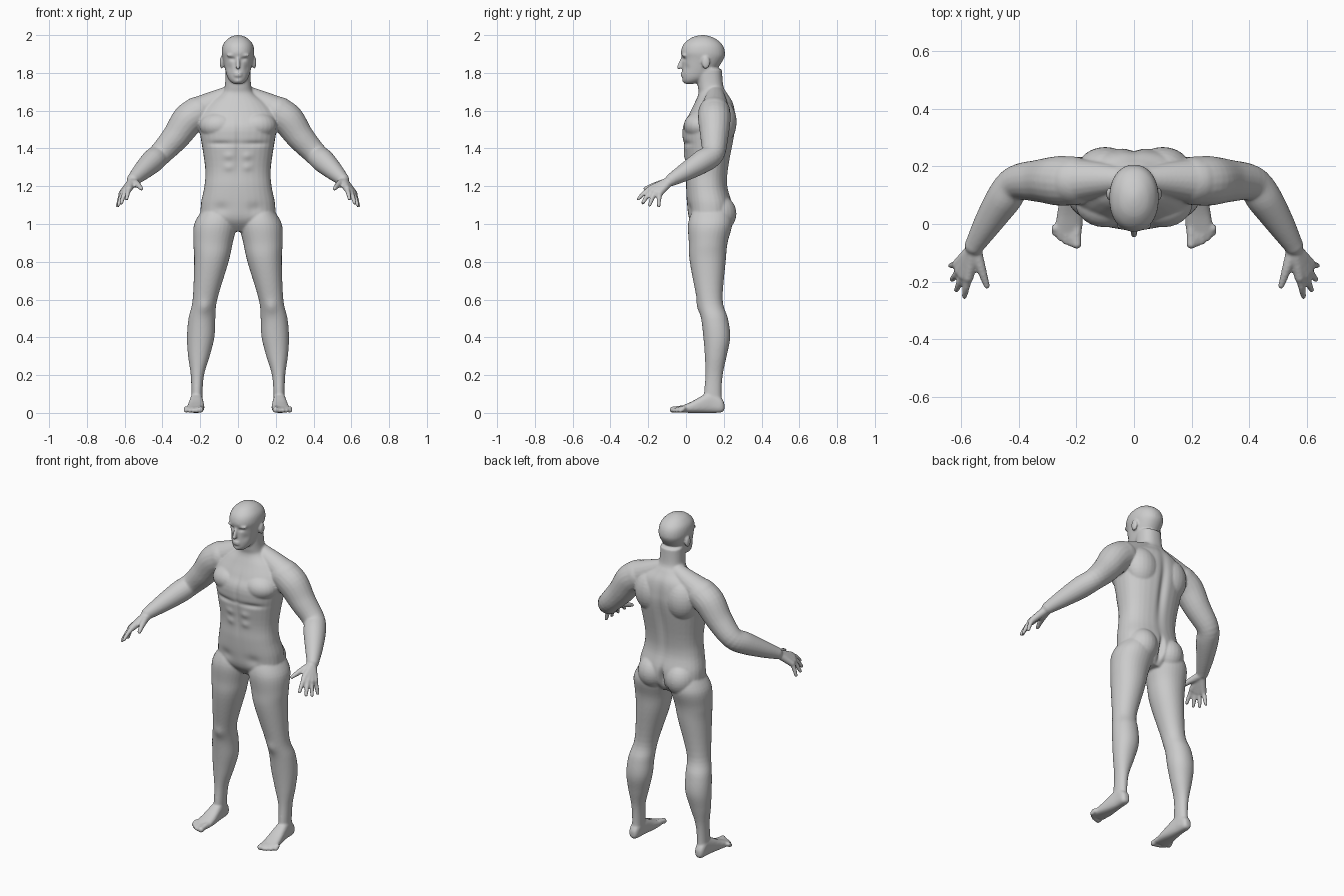
import bpy, bmesh, math
from mathutils import Vector, Matrix

if "Cube" in bpy.data.objects:
    bpy.data.objects.remove(bpy.data.objects["Cube"])

skin = bpy.data.materials.new("plain_grey")
skin.diffuse_color = (0.6, 0.6, 0.6, 1)
skin.use_nodes = True
skin.node_tree.nodes["Principled BSDF"].inputs["Base Color"].default_value = skin.diffuse_color
bm = bmesh.new()


def spline(rows, steps=5):
    """Catmull-Rom interpolation of rows of numbers."""
    out = []
    for i in range(len(rows) - 1):
        p = [rows[max(i - 1, 0)], rows[i], rows[i + 1], rows[min(i + 2, len(rows) - 1)]]
        for s in range(steps):
            t = s / steps
            out.append([0.5 * (2 * b + (c - a) * t + (2 * a - 5 * b + 4 * c - d) * t * t
                               + (3 * b - a - 3 * c + d) * t ** 3) for a, b, c, d in zip(*p)])
    return out + [list(rows[-1])]


def skin_rings(rings):
    """Bridge rings of points into a closed shell."""
    vs = [[bm.verts.new(p) for p in r] for r in rings]
    n = len(vs[0])
    for a, b in zip(vs, vs[1:]):
        for i in range(n):
            bm.faces.new((a[i], a[(i + 1) % n], b[(i + 1) % n], b[i]))
    bm.faces.new(vs[0][::-1])
    bm.faces.new(vs[-1])


def oval(power, n=32):
    for i in range(n):
        a = math.tau * i / n
        c, s = math.cos(a), math.sin(a)
        yield math.copysign(abs(c) ** (2 / power), c), math.copysign(abs(s) ** (2 / power), s)


def loft(rows, power=2.0, side=1, along="z"):
    """Rows are level, x min, x max, then low and high of the other axis."""
    rings = []
    for k, x0, x1, q0, q1 in spline(rows):
        ring = []
        for c, s in oval(power):
            x = side * ((x0 + x1) / 2 + c * (x1 - x0) / 2)
            q = (q0 + q1) / 2 + s * (q1 - q0) / 2
            ring.append((x, q, k) if along == "z" else (x, k, q))
        rings.append(ring)
    skin_rings(rings)


def blob(centre, radii, side=1):
    m = Matrix.Translation((centre[0] * side, centre[1], centre[2])) @ Matrix.Diagonal((*radii, 1))
    bmesh.ops.create_uvsphere(bm, u_segments=24, v_segments=16, radius=1, matrix=m)


def tube(rows, side=1):
    """Round limb through rows of x, y, z, radius with rounded ends."""
    pts = spline(rows)
    rings = []
    for i, (x, y, z, r) in enumerate(pts):
        d = Vector(pts[min(i + 1, len(pts) - 1)][:3]) - Vector(pts[max(i - 1, 0)][:3])
        u = d.cross(Vector((0.3, 0.5, 0.8))).normalized()
        v = d.cross(u).normalized()
        ring = [Vector((x, y, z)) + (u * c + v * s) * r for c, s in oval(2, 20)]
        rings.append([(p.x * side, p.y, p.z) for p in ring])
    skin_rings(rings)
    for x, y, z, r in (rows[0], rows[-1]):
        blob((x, y, z), (r, r, r), side)


# torso and neck: height, half width, front, back
torso = [(0.96, .08, .07, .19), (1.02, .185, .02, .235), (1.1, .197, .006, .245), (1.2, .178, 0, .22),
         (1.3, .174, 0, .225), (1.49, .203, -.02, .26), (1.57, .21, .01, .262),
         (1.64, .16, .045, .25), (1.69, .09, .066, .22), (1.73, .07, .062, .198), (1.82, .066, .05, .19)]
loft([(z, -w, w, f, b) for z, w, f, b in torso], 2.35)

# head
head = [(1.742, .022, -.004, .04), (1.757, .043, -.016, .09), (1.79, .061, -.02, .14),
        (1.87, .08, -.02, .198), (1.91, .086, -.027, .206), (1.95, .079, -.014, .192),
        (1.98, .055, .018, .158), (1.994, .03, .05, .125), (2.0, .008, .08, .1)]
loft([(z, -w, w, f, b) for z, w, f, b in head], 2.15)
tube([(0, -.022, 1.875, .008), (0, -.036, 1.83, .012)])   # nose
for z in (1.797, 1.786):                                  # lips
    blob((0, -.017, z), (.023, .012, .006))
blob((0, -.006, 1.76), (.022, .014, .014))                # chin

leg = [(1.08, .03, .185, .035, .23), (1.0, .008, .232, .011, .245), (.9, .028, .236, .015, .22),
       (.8, .05, .232, .02, .21), (.6, .11, .24, .058, .194), (.5, .12, .262, .08, .222),
       (.4, .125, .27, .092, .234), (.3, .15, .264, .1, .215), (.2, .18, .25, .103, .194),
       (.1, .188, .247, .095, .188), (.03, .188, .25, .09, .195)]
foot = [(.203, .205, .235, .015, .05), (.185, .193, .248, .002, .08), (.13, .187, .252, 0, .11),
        (.03, .178, .268, 0, .06), (-.04, .183, .278, .003, .03)]
arm = [(.21, .15, 1.59, .085), (.265, .15, 1.55, .086), (.33, .15, 1.46, .074), (.41, .142, 1.372, .062),
       (.455, .085, 1.33, .062), (.51, 0, 1.278, .049), (.555, -.075, 1.235, .034)]


def finger(i, side):
    """Palm bone and finger; knuckles and tips fan out along an arc."""
    t = i / 3
    bow = math.sin(math.pi * t)
    knuckle = Vector((.576, -.187, 1.187)).lerp(Vector((.615, -.14, 1.162)), t)
    tip = Vector((.59, -.252, 1.133)).lerp(Vector((.637, -.145, 1.096)), t)
    knuckle += Vector((.006, -.008, -.004)) * bow
    tip += Vector((.013, -.014, -.009)) * bow
    mid = (knuckle + tip) / 2 + Vector((0, 0, .006))
    tube([(.557, -.085, 1.228, .024), (*knuckle, .018)], side)
    tube([(*knuckle, .0145), (*mid, .0125), (*tip, .01)], side)


def toe(i, side):
    r = .017 if i == 0 else .0125
    x = .199 + .019 * i
    tip = -.07 + .0025 * i * i
    tube([(x, -.015, .024, r), (x, tip + .02, .021, r * .9), (x, tip, r, r)], side)


for s in (1, -1):
    loft(leg, 2.1, s)
    loft(foot, 2.6, s, along="y")
    tube(arm, s)
    for i in range(5):
        toe(i, s)
    for i in range(4):
        finger(i, s)
    tube([(.553, -.09, 1.222, .024), (.53, -.16, 1.207, .0165), (.512, -.215, 1.188, .011)], s)  # thumb
    tube([(.04, .155, 1.69, .045), (.12, .155, 1.645, .062), (.22, .15, 1.59, .082)], s)  # shoulder slope
    blob((.092, .17, 1.055), (.09, .097, .1), s)     # buttock
    blob((.1, .075, 1.52), (.105, .087, .075), s)    # chest muscle
    blob((.1, .185, 1.54), (.1, .083, .12), s)       # shoulder blade
    blob((.086, .105, 1.855), (.011, .022, .034), s)  # ear
    blob((.03, -.008, 1.893), (.032, .014, .009), s)  # brow
    blob((.03, .002, 1.868), (.015, .014, .011), s)  # eye

# fuse all parts into one smooth skin
bmesh.ops.recalc_face_normals(bm, faces=bm.faces)
raw = bpy.data.meshes.new("body")
bm.to_mesh(raw)
bm.free()
body = bpy.data.objects.new("body", raw)
bpy.context.collection.objects.link(body)
remesh = body.modifiers.new("fuse", "REMESH")
remesh.mode = "VOXEL"
remesh.voxel_size = 0.0062
relax = body.modifiers.new("relax", "SMOOTH")
relax.factor = 0.5
relax.iterations = 4
bpy.context.view_layer.objects.active = body
body.select_set(True)
for name in ("fuse", "relax"):
    bpy.ops.object.modifier_apply(modifier=name)


def stroke(centre, radii, push):
    """Soft mirrored dent (or swelling) that moves the skin along y."""
    for s in ((1, -1) if centre[0] else (1,)):
        for v in body.data.vertices:
            dz = (v.co.z - centre[2]) / radii[2]
            if abs(dz) < 2.5:
                dx, dy = (v.co.x - s * centre[0]) / radii[0], (v.co.y - centre[1]) / radii[1]
                v.co.y += push * math.exp(-(dx * dx + dy * dy + dz * dz))


stroke((0, .26, 1.4), (.022, .06, .2), -.016)          # spine
stroke((0, .27, 1.04), (.013, .08, .06), -.035)        # buttock cleft
stroke((0, -.01, 1.42), (.013, .05, .16), .007)        # breastbone and belly line
stroke((.1, -.01, 1.425), (.08, .05, .014), .009)      # under chest
for z in (1.3, 1.36):                                  # belly muscles
    stroke((.05, 0, z), (.025, .04, .02), -.006)
stroke((.09, .01, 1.08), (.04, .05, .03), .008)        # groin
stroke((.175, .065, .56), (.03, .05, .035), -.008)     # kneecap
stroke((.03, -.02, 1.873), (.016, .03, .009), .008)    # eye socket
stroke((.05, -.005, 1.825), (.016, .03, .02), .006)    # cheek

body.data.materials.clear()
body.data.materials.append(skin)
for p in body.data.polygons:
    p.material_index = 0
    p.use_smooth = True
